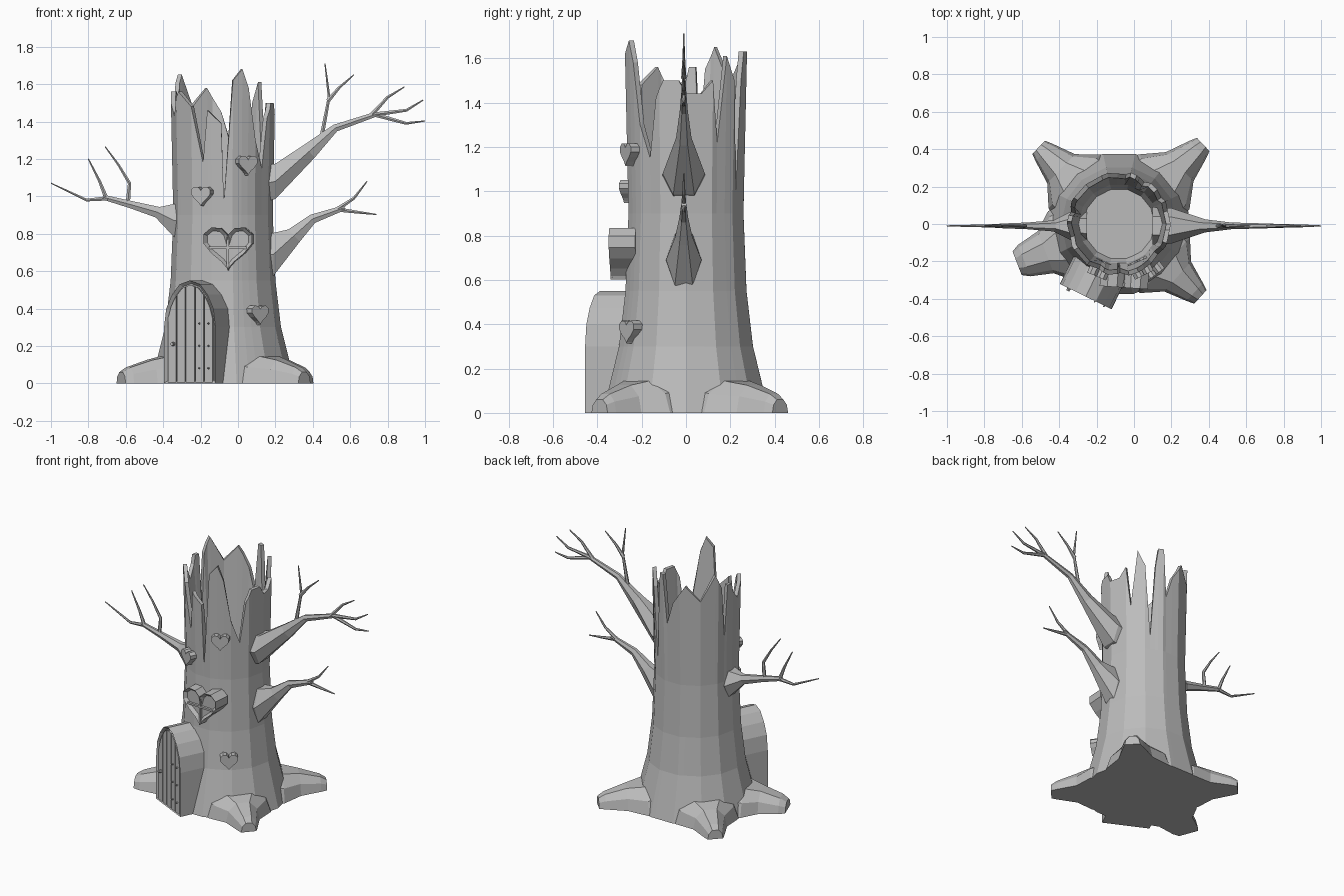
import bpy, bmesh, math
from mathutils import Vector, Matrix

if "Cube" in bpy.data.objects:
    bpy.data.objects.remove(bpy.data.objects["Cube"])

mat = bpy.data.materials.new("bark grey")
mat.use_nodes = True
GREY = (0.5, 0.5, 0.5, 1)
mat.diffuse_color = GREY
mat.node_tree.nodes["Principled BSDF"].inputs["Base Color"].default_value = GREY

CX = -0.08  # trunk axis


def finish(name, bm, matrix=Matrix()):
    bmesh.ops.recalc_face_normals(bm, faces=bm.faces)
    mesh = bpy.data.meshes.new(name)
    bm.to_mesh(mesh)
    bm.free()
    mesh.materials.append(mat)
    obj = bpy.data.objects.new(name, mesh)
    obj.matrix_world = matrix
    bpy.context.collection.objects.link(obj)
    return obj


def loft(bm, rings, caps=True):
    rows = [[bm.verts.new(p) for p in ring] for ring in rings]
    n = len(rows[0])
    for a, b in zip(rows, rows[1:]):
        for i in range(n):
            j = (i + 1) % n
            bm.faces.new((a[i], a[j], b[j], b[i]))
    if caps:
        bm.faces.new(rows[0])
        bm.faces.new(rows[-1])


def lerp_table(table, x):
    for (x0, y0), (x1, y1) in zip(table, table[1:]):
        if x <= x1:
            return y0 + (y1 - y0) * (x - x0) / (x1 - x0)
    return table[-1][1]


def facing(x, y, angle, z=0):
    return Matrix.Translation((x, y, z)) @ Matrix.Rotation(math.radians(angle), 4, "Z")


# Hollow trunk with a splintered rim: angle in degrees, height
rim = [(-180, 1.5), (-165, 1.43), (-150, 1.56), (-128, 1.48), (-114, 1.18),
       (-108, 1.46), (-92, 1.39), (-89, 0.97), (-79, 1.62), (-68, 1.68),
       (-60, 1.58), (-50, 1.3), (-38, 1.15), (-30, 1.42), (-22, 1.5), (-7, 1.5),
       (0, 1.44), (15, 1.44), (26, 1.5), (32, 1.22), (42, 1.61), (52, 1.5),
       (59, 1.0), (66, 1.5), (70, 1.63), (77, 1.63), (82, 1.3), (92, 1.45),
       (110, 1.58), (130, 1.48), (150, 1.65), (160, 1.55), (166, 1.2),
       (170, 1.56), (177, 1.56), (180, 1.5)]
flare = [(0, 0.385), (0.14, 0.35), (0.3, 0.31), (0.55, 0.28), (0.9, 0.266), (1.3, 0.272), (1.7, 0.285)]
SIDES = 14
angles = [a for a, z in rim[:-1]]
for k in range(SIDES):
    corner = -180 + 360 * k / SIDES
    if min(abs(corner - a) for a in angles) > 3:
        angles.append(corner)
angles.sort()


def on_trunk(a, r, z):
    step = 360 / SIDES
    off = math.radians((a + 180) % step - step / 2)
    r *= math.cos(math.pi / SIDES) / math.cos(off)
    a = math.radians(a)
    return (CX + r * math.cos(a), r * math.sin(a), z)


rings = [[on_trunk(a, r, z) for a in angles] for z, r in flare[:5]]
tops = [(a, lerp_table(rim, a)) for a in angles]
rings.append([on_trunk(a, lerp_table(flare, z), z) for a, z in tops])
rings.append([on_trunk(a, lerp_table(flare, z) - 0.025, z) for a, z in tops])
rings.append([on_trunk(a, 0.215, 0.94) for a in angles])
rings.append([on_trunk(a, 0.19, 0.88) for a in angles])
bm = bmesh.new()
loft(bm, rings)
finish("trunk", bm)


# Spreading roots
def root(name, tip_x, tip_y, tip_w):
    d = Vector((tip_x - CX, tip_y, 0))
    length = d.length
    d.normalize()
    side = Vector((-d.y, d.x, 0))
    stations = [(0.15, 0.23, 0.2), (0.33, 0.2, 0.145), (0.72 * length, 0.5 * (0.15 + tip_w), 0.125),
                (length - 0.04, tip_w, 0.085), (length, tip_w * 0.75, 0.06)]
    section = [(-1, 0), (-0.85, 0.6), (-0.4, 1), (0.4, 1), (0.85, 0.6), (1, 0)]
    bm = bmesh.new()
    loft(bm, [[Vector((CX, 0, 0)) + d * s + side * (u * w) + Vector((0, 0, v * h))
               for u, v in section] for s, w, h in stations])
    finish(name, bm)


root("back_right_root", -0.51, 0.41, 0.065)
root("back_left_root", 0.37, 0.425, 0.065)
root("front_left_root", 0.355, -0.39, 0.065)
root("front_right_root", -0.625, -0.21, 0.09)


# Bare branches: each point is x, z, half height, half depth
def branch(name, points, from_trunk=False):
    rings = []
    for i, (x, z, h, w) in enumerate(points):
        a, b = points[max(i - 1, 0)], points[min(i + 1, len(points) - 1)]
        t = Vector((b[0] - a[0], 0, b[1] - a[1])).normalized()
        if from_trunk and i < 2:
            t = Vector((math.copysign(1, x - CX), 0, 0))
        up = t.cross(Vector((0, 1, 0)))
        ring = []
        for k in range(6):
            c, s = math.cos(k * math.pi / 3), math.sin(k * math.pi / 3)
            ring.append(Vector((x, -0.01, z)) + Vector((0, w * c, 0)) + up * (h * s * 1.15))
        rings.append(ring)
    bm = bmesh.new()
    loft(bm, rings)
    finish(name, bm)


def twig(name, *path):
    n = len(path)
    branch(name, [(x, z, 0.012 - 0.009 * i / (n - 1), 0.012 - 0.009 * i / (n - 1))
                  for i, (x, z) in enumerate(path)])


branch("upper_left_branch", [(0.1, 1.06, 0.1, 0.1), (0.2, 1.08, 0.095, 0.095), (0.38, 1.24, 0.045, 0.035),
                             (0.52, 1.365, 0.02, 0.018), (0.74, 1.44, 0.013, 0.012)], True)
twig("upper_left_twig_a", (0.71, 1.43), (0.8, 1.53), (0.89, 1.585))
twig("upper_left_twig_b", (0.71, 1.435), (0.9, 1.46), (0.99, 1.515))
twig("upper_left_twig_c", (0.72, 1.44), (0.9, 1.39), (1.0, 1.403))
twig("upper_left_twig_d", (0.44, 1.28), (0.487, 1.53), (0.465, 1.71))
twig("upper_left_twig_e", (0.48, 1.51), (0.54, 1.58), (0.62, 1.65))
branch("lower_left_branch", [(0.1, 0.68, 0.11, 0.08), (0.19, 0.69, 0.115, 0.08), (0.3, 0.79, 0.045, 0.04),
                             (0.4, 0.88, 0.025, 0.02), (0.57, 0.94, 0.013, 0.012)], True)
twig("lower_left_twig_a", (0.53, 0.93), (0.64, 0.915), (0.74, 0.903))
twig("lower_left_twig_b", (0.53, 0.93), (0.62, 0.99), (0.69, 1.08))
branch("right_branch", [(-0.25, 0.87, 0.09, 0.08), (-0.34, 0.87, 0.09, 0.075), (-0.43, 0.915, 0.03, 0.03),
                        (-0.57, 0.955, 0.02, 0.018), (-0.72, 0.995, 0.013, 0.012)], True)
twig("right_twig_a", (-0.69, 0.99), (-0.81, 0.98), (-1.0, 1.07))
twig("right_twig_b", (-0.7, 0.98), (-0.74, 1.08), (-0.8, 1.2))
twig("right_twig_c", (-0.59, 0.95), (-0.58, 1.07), (-0.64, 1.17), (-0.71, 1.265))


# Flat shapes drawn in x and z, pushed back along local y
def plate(name, outline, depth, matrix, inset=0, recess=0):
    bm = bmesh.new()
    loft(bm, [[(x, y, z) for x, z in outline] for y in (0, depth)])
    bmesh.ops.recalc_face_normals(bm, faces=bm.faces)
    if inset:
        front = [f for f in bm.faces if f.normal.y < -0.9]
        bmesh.ops.inset_region(bm, faces=front, thickness=inset, depth=-recess, use_even_offset=True)
    return finish(name, bm, matrix)


# Arched porch and plank door
arch = [(0, 0.55), (0.06, 0.53), (0.105, 0.475), (0.14, 0.4), (0.153, 0.3), (0.154, 0)]
door = facing(-0.258, -0.388, -26)
plate("door_frame", arch + [(-x, z) for x, z in reversed(arch[1:])], 0.27, door, 0.016, 0.018)
PLANKS = 5
WIDTH = 0.27 / PLANKS
for k in range(PLANKS):
    x0 = -0.135 + k * WIDTH + 0.003
    xs = [x0 + (WIDTH - 0.006) * t / 3 for t in range(4)]
    top = [(x, lerp_table(arch[:5], abs(x) + 0.012) - 0.02) for x in xs]
    plate("door_plank", [(xs[0], 0.005)] + top + [(xs[-1], 0.005)], 0.018, door @ Matrix.Translation((0, 0.006, 0)))


def stud(name, x, z, radius, depth):
    bm = bmesh.new()
    bmesh.ops.create_cone(bm, cap_ends=True, segments=8, radius1=radius, radius2=radius * 0.7, depth=depth)
    finish(name, bm, door @ Matrix.Translation((x, 0, z)) @ Matrix.Rotation(math.pi / 2, 4, "X"))


stud("door_knob", -0.1, 0.21, 0.012, 0.03)
for z in (0.08, 0.2, 0.32):
    for x in (0.055, 0.11):
        stud("door_stud", x, z, 0.005, 0.016)


# Hearts: window and small ornaments
def heart(width, height, count=18):
    pts = []
    for k in range(count):
        t = 2 * math.pi * k / count
        z = 13 * math.cos(t) - 5 * math.cos(2 * t) - 2 * math.cos(3 * t) - math.cos(4 * t)
        pts.append((width / 2 * math.sin(t) ** 3, height * (z + 2.5) / 29))
    return pts


window = facing(-0.055, -0.34, -4, 0.72)
plate("heart_window", heart(0.27, 0.235), 0.12, window, 0.018, 0.02)
bar = [(-0.5, -0.5), (0.5, -0.5), (0.5, 0.5), (-0.5, 0.5)]
for name, w, h, z in (("window_mullion", 0.012, 0.175, -0.013), ("window_crossbar", 0.2, 0.012, 0.005)):
    plate(name, [(x * w, v * h + z) for x, v in bar], 0.02, window @ Matrix.Translation((0, 0.005, 0)))
for x, z, r in ((-0.2, 1.0, 0.305), (0.055, 1.165, 0.305), (0.12, 0.365, 0.335)):
    s = (x - CX) / r
    plate("heart_ornament", heart(0.115, 0.105), 0.09,
          facing(x, -r * math.sqrt(1 - s * s), math.degrees(math.asin(s)), z))
